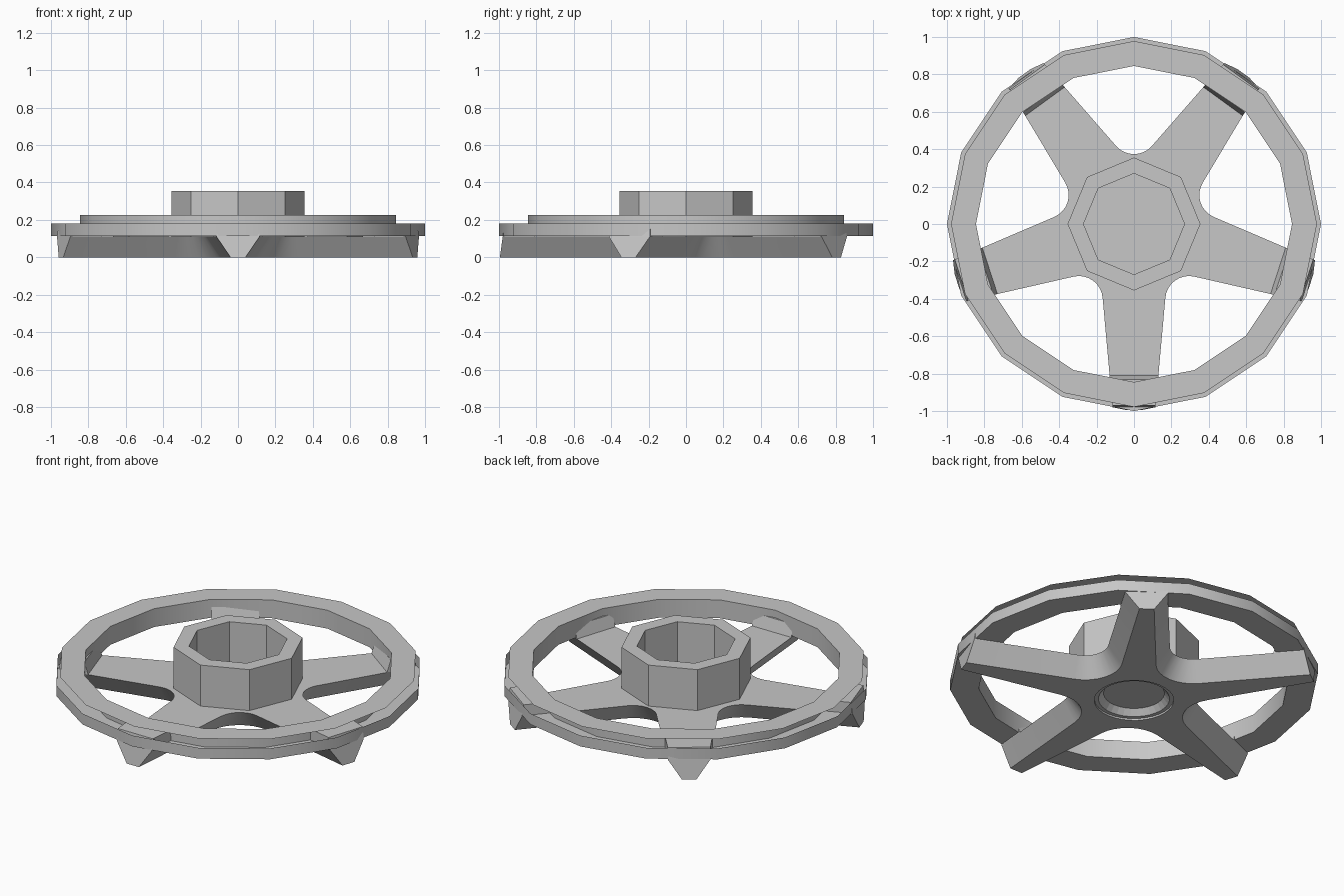
import bpy, bmesh
from math import pi, sin, cos, tan, atan, radians
from mathutils import Matrix, Vector

cube = bpy.data.objects.get("Cube")
if cube:
    bpy.data.objects.remove(cube, do_unlink=True)

GREY = (0.57, 0.57, 0.57, 1)
grey = bpy.data.materials.new("wheel grey")
grey.use_nodes = True
grey.diffuse_color = GREY
grey.node_tree.nodes["Principled BSDF"].inputs["Base Color"].default_value = GREY

SPOKES = 5
SPOKE_Z = 0.11      # top of the spokes
TIP_R = 0.98        # tip radius at the top of the spokes
TIP_W = 0.115       # half width at the tip
TAPER = 0.09        # half width gained per unit towards the centre
FILLET = 0.127


def finish(name, bm):
    bmesh.ops.recalc_face_normals(bm, faces=bm.faces)
    mesh = bpy.data.meshes.new(name)
    bm.to_mesh(mesh)
    bm.free()
    obj = bpy.data.objects.new(name, mesh)
    bpy.context.collection.objects.link(obj)
    mesh.materials.append(grey)
    return obj


def smooth(obj):
    bpy.ops.object.select_all(action='DESELECT')
    obj.select_set(True)
    bpy.context.view_layer.objects.active = obj
    bpy.ops.object.shade_smooth_by_angle(angle=radians(30))


def lathe(name, profile, sides, closed=False, caps=False):
    """Turn a list of (radius, height) points about z."""
    bm = bmesh.new()
    rings = [[bm.verts.new((r * cos(2 * pi * i / sides), r * sin(2 * pi * i / sides), z))
              for i in range(sides)] for r, z in profile]
    pairs = list(zip(rings, rings[1:]))
    if closed:
        pairs.append((rings[-1], rings[0]))
    for a, b in pairs:
        for i in range(sides):
            j = (i + 1) % sides
            bm.faces.new((a[i], a[j], b[j], b[i]))
    if caps:
        bm.faces.new(rings[0])
        bm.faces.new(rings[-1])
    return finish(name, bm)


def loft(bm, low, high):
    """Closed solid between two matching outlines."""
    n = len(low)
    a = [bm.verts.new(p) for p in low]
    b = [bm.verts.new(p) for p in high]
    for i in range(n):
        j = (i + 1) % n
        bm.faces.new((a[i], a[j], b[j], b[i]))
    bm.faces.new(a)
    bm.faces.new(b)


def star_outline(inset, tip_r, z, steps=8):
    """Five tapered arms joined by round valleys, counter-clockwise."""
    half = pi / SPOKES
    slope = half + atan(TAPER)
    apex_r = (TIP_W + TIP_R * TAPER) / (tan(half) + TAPER)
    centre = apex_r / cos(half) + FILLET / sin(slope)
    radius = FILLET + inset
    sweep = pi / 2 - slope
    points = []
    for k in range(SPOKES):
        arm = -pi / 2 + k * 2 * half
        for w in (inset - TIP_W, TIP_W - inset):
            points.append((tip_r * cos(arm) - w * sin(arm), tip_r * sin(arm) + w * cos(arm), z))
        # walk the valley from this arm to the next one
        mid = arm + half
        for s in range(steps + 1):
            a = mid + pi + sweep - 2 * sweep * s / steps
            points.append((centre * cos(mid) + radius * cos(a),
                           centre * sin(mid) + radius * sin(a), z))
    return points


def slab(turn, r0, r1, z):
    """Cross-section of a spoke end at one height."""
    w0, w1 = (TIP_W + (TIP_R - r) * TAPER for r in (r0, r1))
    return [turn @ Vector(p) for p in ((r0, -w0, z), (r1, -w1, z), (r1, w1, z), (r0, w0, z))]


# Rim: raised top band, inner wall, floor and outer wall with an open slot
rim = lathe("rim", [(0.978, 0.225), (0.845, 0.225), (0.845, 0.115), (1.0, 0.115), (1.0, 0.18)], 16)
smooth(rim)

# Hub collar
lathe("hub_collar", [(0.355, 0.1), (0.355, 0.355), (0.27, 0.355), (0.27, 0.1)], 8, closed=True)

# Star of spokes with sloping sides
bm = bmesh.new()
loft(bm, star_outline(0.075, 0.995, 0), star_outline(0, TIP_R, SPOKE_Z))
spokes = finish("spokes", bm)

# Stepped round recess under the hub
cutter = lathe("recess_cutter", [(0.217, -0.01), (0.215, 0.01), (0.193, 0.01), (0.165, 0.045)],
               32, caps=True)
cutter.hide_render = True
cut = spokes.modifiers.new("recess", 'BOOLEAN')
cut.operation = 'DIFFERENCE'
cut.object = cutter
smooth(spokes)
bpy.ops.object.modifier_apply(modifier=cut.name)
bpy.data.objects.remove(cutter, do_unlink=True)

# Raised spoke ends that seat inside the rim
bm = bmesh.new()
for k in range(SPOKES):
    turn = Matrix.Rotation(-pi / 2 + k * 2 * pi / SPOKES, 3, 'Z')
    loft(bm, slab(turn, 0.81, TIP_R, SPOKE_Z), slab(turn, 0.832, 0.97, 0.18))
finish("spoke_ends", bm)
